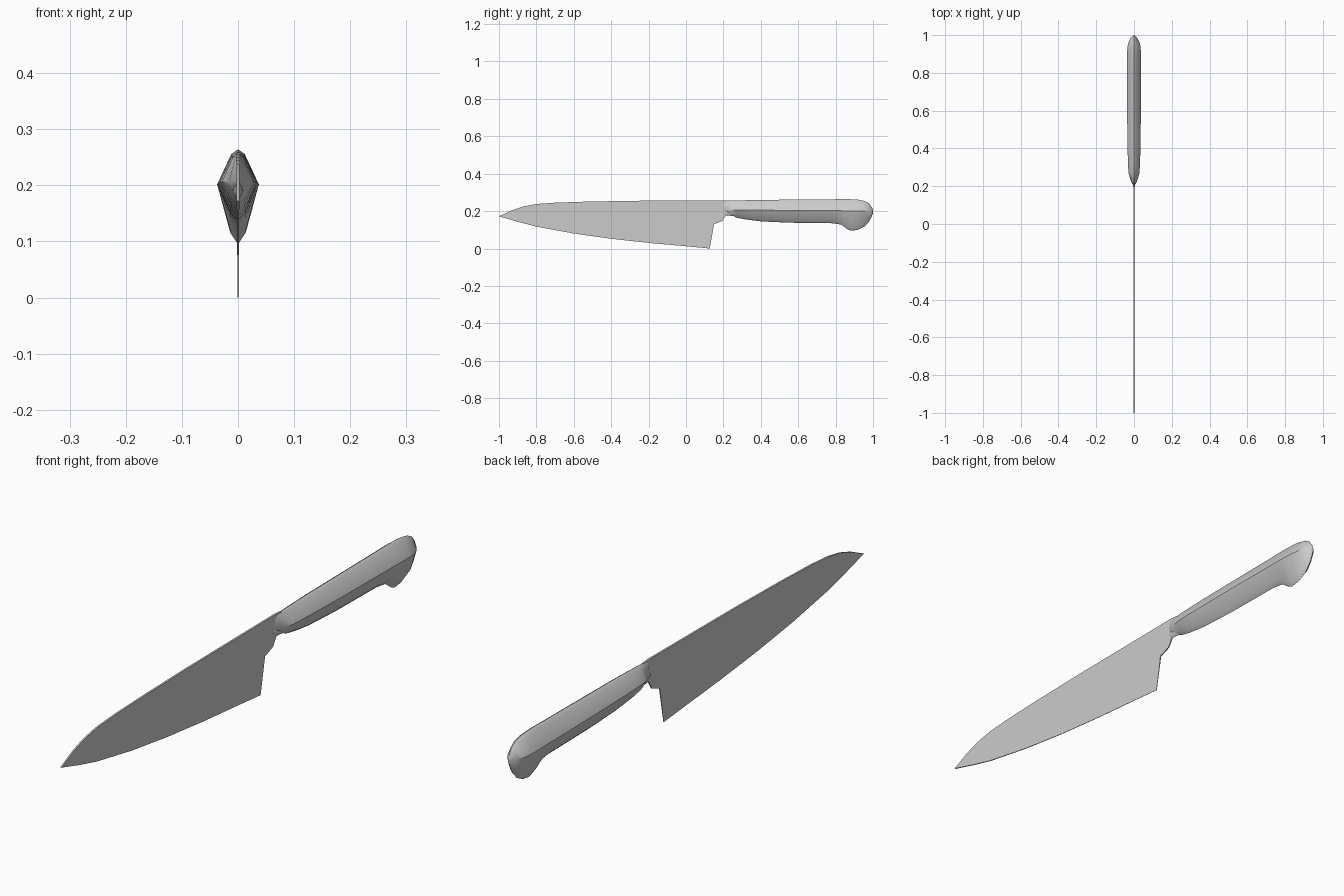
import bpy
import bmesh

cube = bpy.data.objects.get("Cube")
if cube:
    bpy.data.objects.remove(cube)

# One plain grey for every part
grey = bpy.data.materials.new("plain grey")
grey.use_nodes = True
grey.diffuse_color = (0.6, 0.6, 0.6, 1)
grey.node_tree.nodes["Principled BSDF"].inputs["Base Color"].default_value = (0.6, 0.6, 0.6, 1)


def finish(bm, name, smooth):
    bmesh.ops.recalc_face_normals(bm, faces=bm.faces)
    mesh = bpy.data.meshes.new(name)
    bm.to_mesh(mesh)
    bm.free()
    mesh.materials.append(grey)
    obj = bpy.data.objects.new(name, mesh)
    bpy.context.collection.objects.link(obj)
    if smooth:
        bpy.ops.object.select_all(action="DESELECT")
        obj.select_set(True)
        bpy.context.view_layer.objects.active = obj
        bpy.ops.object.shade_smooth_by_angle(angle=0.6)


def loft(name, stations):
    """Skin diamond sections given as (y, top, middle, bottom, half width)."""
    bm = bmesh.new()
    rings = []
    for y, top, mid, bot, w in stations:
        up, down = top - mid, mid - bot
        half = [(0.32 * w, mid + 0.87 * up), (w, mid), (0.38 * w, mid - 0.8 * down)]
        ring = [(0, top)] + half + [(0, bot)] + [(-x, z) for x, z in reversed(half)]
        rings.append([bm.verts.new((x, y, z)) for x, z in ring])
    for a, b in zip(rings, rings[1:]):
        for i in range(len(a)):
            j = (i + 1) % len(a)
            bm.faces.new((a[i], a[j], b[j], b[i]))
    bm.faces.new(rings[0])
    bm.faces.new(rings[-1])
    finish(bm, name, True)


# Blade: outline in y and z, tapering from the spine to the cutting edge
spine = [(-1, .172), (-.93, .205), (-.87, .225), (-.8, .238), (-.7, .245),
         (-.55, .25), (-.3, .255), (.2, .258), (.24, .256)]
heel = [(.27, .2), (.26, .185), (.215, .18), (.195, .147), (.15, .13), (.127, 0)]
edge = [(0, .012), (-.2, .03), (-.4, .052), (-.6, .08), (-.8, .117), (-.9, .143)]
bm = bmesh.new()
sides = [[bm.verts.new((s * (.0005 + .011 * z), y, z)) for y, z in spine + heel + edge]
         for s in (-1, 1)]
for side in sides:
    bm.faces.new(side)
for i in range(len(sides[0])):
    bm.faces.new((sides[0][i - 1], sides[0][i], sides[1][i], sides[1][i - 1]))
finish(bm, "blade", False)

# Handle with a hooked pommel
loft("handle", [
    (.2, .254, .206, .198, .002), (.225, .256, .206, .188, .016),
    (.27, .257, .206, .165, .029), (.32, .258, .206, .155, .032),
    (.4, .26, .205, .145, .034), (.55, .261, .204, .138, .036),
    (.78, .263, .202, .135, .037), (.83, .264, .202, .128, .037),
    (.865, .264, .201, .102, .037), (.885, .263, .201, .095, .037),
    (.92, .261, .2, .1, .036), (.955, .254, .2, .118, .032),
    (.98, .24, .2, .145, .02), (.993, .222, .2, .17, .01), (1, .205, .198, .19, .003)])

# Small bolster joining the blade to the handle
loft("bolster", [(.195, .21, .195, .18, .003), (.225, .212, .19, .176, .009),
                 (.27, .212, .19, .172, .012)])
